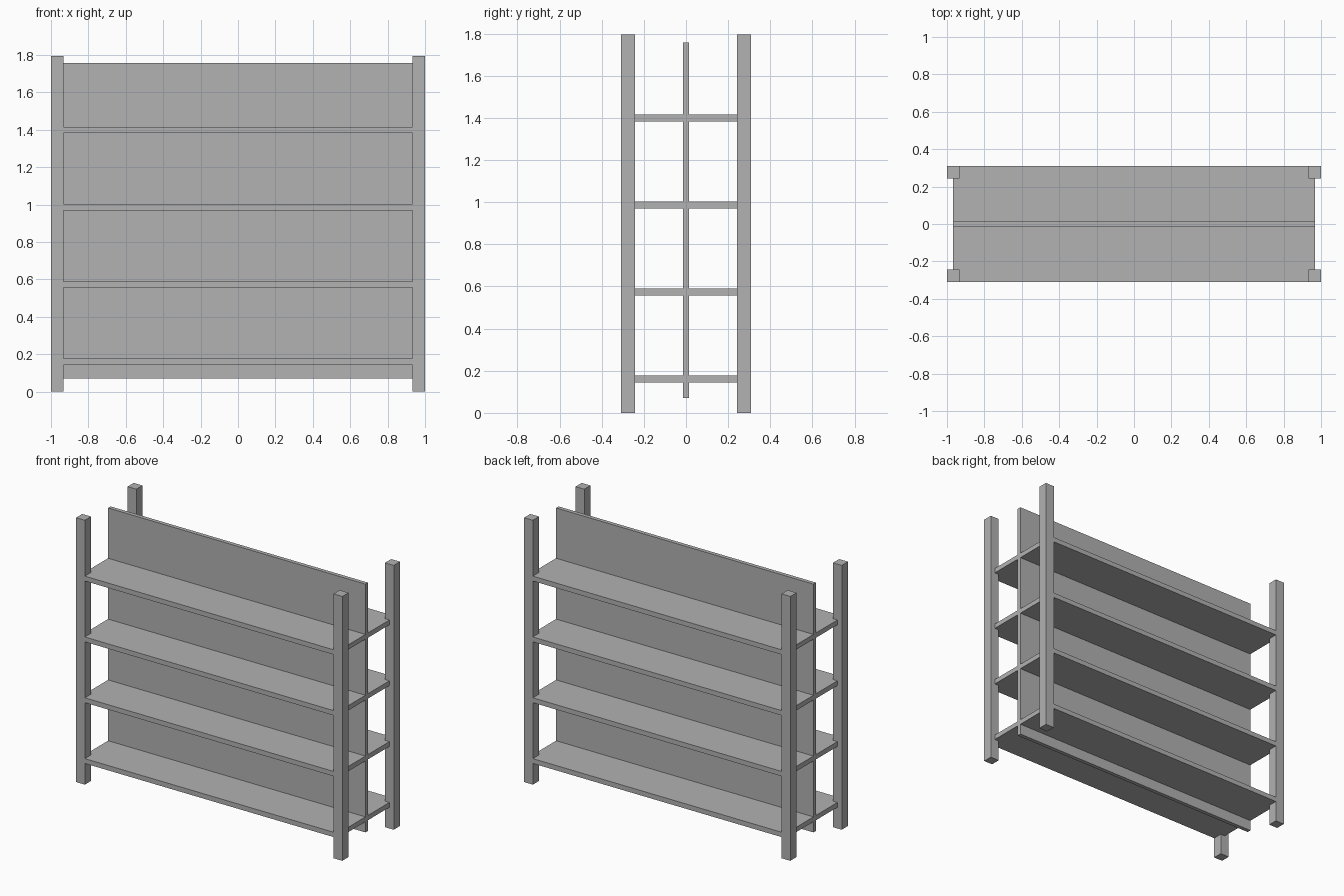
import bpy

cube = bpy.data.objects.get("Cube")
if cube:
    bpy.data.objects.remove(cube, do_unlink=True)

GREY = (0.445, 0.445, 0.445, 1)
grey = bpy.data.materials.new("plain_grey")
grey.use_nodes = True
grey.diffuse_color = GREY
grey.node_tree.nodes["Principled BSDF"].inputs["Base Color"].default_value = GREY


def box(name, center, size):
    bpy.ops.mesh.primitive_cube_add(size=1, location=center)
    ob = bpy.context.object
    ob.name = name
    ob.scale = size
    bpy.ops.object.transform_apply(location=False, rotation=False, scale=True)
    ob.data.materials.append(grey)
    return ob


HEIGHT, DEPTH, POST = 1.795, 0.618, 0.066
INNER_WIDTH = 2 - POST      # shelves end at the middle of the posts

# Corner posts
for side, sx in (("right", -1), ("left", 1)):
    for end, sy in (("front", -1), ("back", 1)):
        box(f"{end}_{side}_post",
            (sx * (1 - POST / 2), sy * (DEPTH - POST) / 2, HEIGHT / 2),
            (POST, POST, HEIGHT))

# Shelves, flush with the outer faces of the posts
for i in range(4):
    box(f"shelf_{i + 1}", (0, 0, 0.16 + i * 0.413), (INNER_WIDTH, DEPTH, 0.033))

# Central dividing panel
bottom, top = 0.071, 1.757
box("divider_panel", (0, 0, (bottom + top) / 2), (INNER_WIDTH, 0.027, top - bottom))
